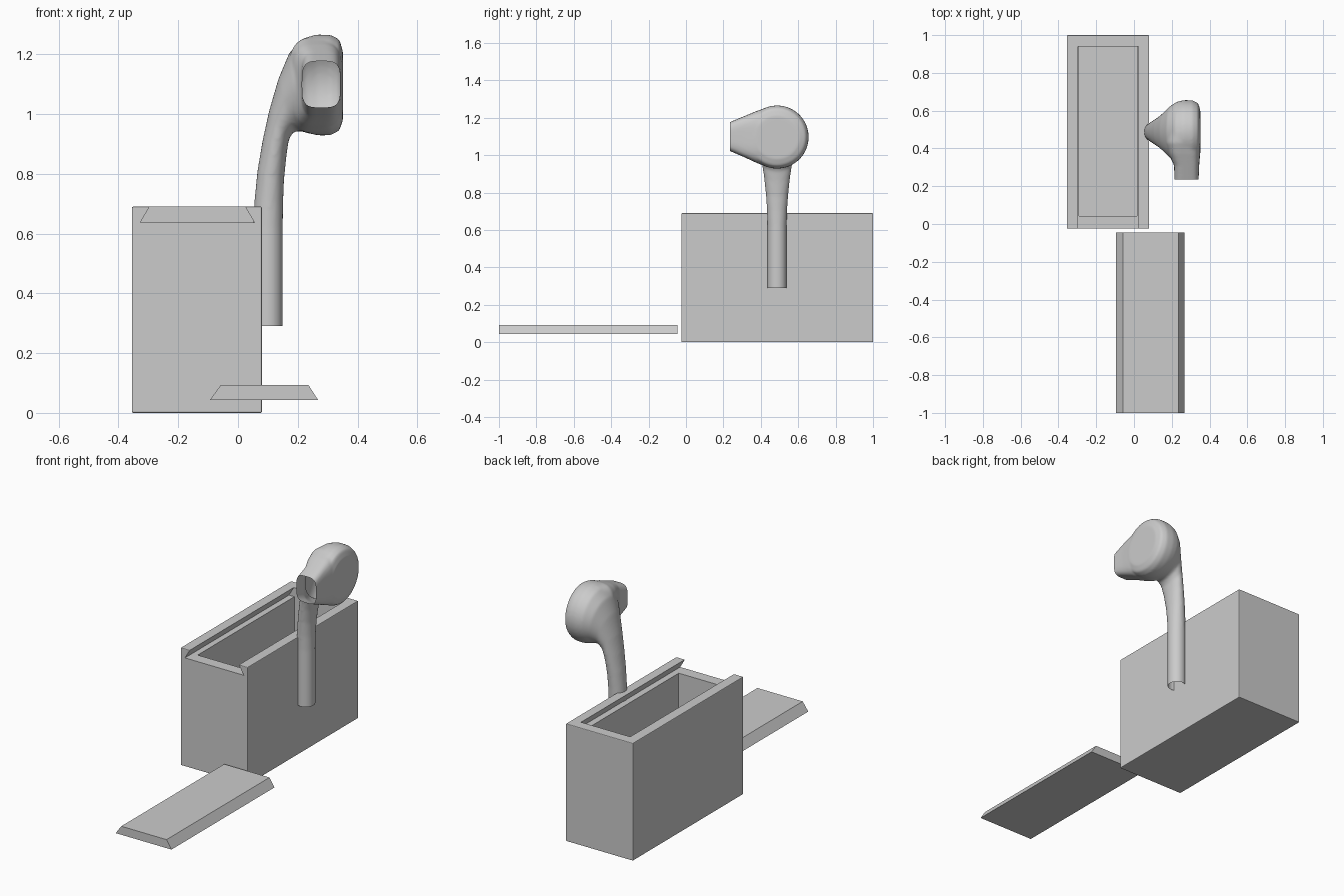
import bpy, bmesh
from math import sin, cos, pi, copysign
from mathutils import Vector

cube = bpy.data.objects.get("Cube")
if cube:
    bpy.data.objects.remove(cube, do_unlink=True)

grey = bpy.data.materials.new("light grey plastic")
grey.use_nodes = True
COLOUR = (0.6, 0.6, 0.6, 1)
grey.diffuse_color = COLOUR
grey.node_tree.nodes["Principled BSDF"].inputs["Base Color"].default_value = COLOUR


def loft(name, rings):
    """Closed skin over a list of rings with equal point counts."""
    bm = bmesh.new()
    loops = [[bm.verts.new(p) for p in ring] for ring in rings]
    for a, b in zip(loops, loops[1:]):
        for i in range(len(a)):
            j = (i + 1) % len(a)
            bm.faces.new((a[i], a[j], b[j], b[i]))
    bm.faces.new(loops[0])
    bm.faces.new(loops[-1])
    bmesh.ops.recalc_face_normals(bm, faces=bm.faces)
    mesh = bpy.data.meshes.new(name)
    bm.to_mesh(mesh)
    bm.free()
    mesh.materials.append(grey)
    obj = bpy.data.objects.new(name, mesh)
    bpy.context.collection.objects.link(obj)
    return obj


def prism(name, profile, y0, y1):
    """Extrude an x-z profile along y."""
    return loft(name, [[(x, y, z) for x, z in profile] for y in (y0, y1)])


def rect(x0, x1, z0, z1):
    return [(x0, z0), (x1, z0), (x1, z1), (x0, z1)]


def boolean(obj, other, operation):
    mod = obj.modifiers.new(operation.lower(), 'BOOLEAN')
    mod.operation, mod.object, mod.solver = operation, other, 'EXACT'


def bake(obj, *helpers):
    """Apply all modifiers and remove the helper objects."""
    bpy.context.view_layer.update()
    graph = bpy.context.evaluated_depsgraph_get()
    mesh = bpy.data.meshes.new_from_object(obj.evaluated_get(graph))
    obj.modifiers.clear()
    obj.data = mesh
    for helper in helpers:
        bpy.data.objects.remove(helper, do_unlink=True)


# Case body with a storage well and a dovetail track open at the front
body = prism("case_body", rect(-0.355, 0.08, 0, 0.69), -0.025, 1.0)
bevel = body.modifiers.new("soft edges", 'BEVEL')
bevel.width, bevel.segments = 0.004, 2
well = prism("well_cutter", rect(-0.292, 0.017, 0.05, 0.66), 0.043, 0.94)
track = prism("track_cutter",
              [(-0.327, 0.637), (0.055, 0.637), (0.018, 0.70), (-0.29, 0.70)],
              -0.1, 0.94)
boolean(body, well, 'DIFFERENCE')
boolean(body, track, 'DIFFERENCE')
bake(body, well, track)

# Sliding lid lying in front of the case
prism("sliding_lid",
      [(-0.094, 0.043), (0.268, 0.043), (0.236, 0.093), (-0.058, 0.093)],
      -1.0, -0.045)

# Earpiece stem and head: each ring spans an outer and an inner edge point
MID_Y, SIDES = 0.487, 48
SECTIONS = [
    ((0.05, 0.22), (0.15, 0.22), 0.051),
    ((0.05, 0.62), (0.15, 0.62), 0.051),
    ((0.056, 0.72), (0.151, 0.70), 0.054),
    ((0.065, 0.81), (0.154, 0.78), 0.060),
    ((0.082, 0.91), (0.162, 0.86), 0.070),
    ((0.104, 1.01), (0.17, 0.915), 0.082),
    ((0.136, 1.12), (0.185, 0.94), 0.104),
    ((0.172, 1.205), (0.208, 0.943), 0.135),
    ((0.215, 1.25), (0.238, 0.935), 0.160),
    ((0.26, 1.266), (0.27, 0.928), 0.169),
    ((0.31, 1.265), (0.31, 0.929), 0.168),
    ((0.339, 1.25), (0.339, 0.944), 0.153),
    ((0.351, 1.21), (0.351, 0.98), 0.118),
]
rings = []
for (ax, az), (bx, bz), depth in SECTIONS:
    a, b = Vector((ax, MID_Y, az)), Vector((bx, MID_Y, bz))
    side = Vector((0, depth, 0))
    rings.append([(a + b) / 2 + (a - b) / 2 * cos(t) + side * sin(t)
                  for t in (2 * pi * i / SIDES for i in range(SIDES))])
earpiece = loft("earpiece", rings)


# Ear nozzle: rounded rectangles widening back into the head
def rounded(y, x0, x1, z0, z1, power):
    def soft(v):
        return copysign(abs(v) ** power, v)
    return [((x0 + x1) / 2 + (x1 - x0) / 2 * soft(cos(t)), y,
             (z0 + z1) / 2 + (z1 - z0) / 2 * soft(sin(t)))
            for t in (2 * pi * i / SIDES for i in range(SIDES))]


nozzle = loft("nozzle_blend", [
    rounded(0.19, 0.215, 0.341, 1.04, 1.158, 0.5),
    rounded(0.235, 0.215, 0.342, 1.022, 1.177, 0.5),
    rounded(0.31, 0.212, 0.345, 0.99, 1.208, 0.5),
    rounded(0.37, 0.185, 0.35, 0.962, 1.233, 0.55),
    rounded(0.43, 0.165, 0.351, 0.938, 1.255, 0.65),
    rounded(0.49, 0.175, 0.351, 0.932, 1.262, 0.75),
])
boolean(earpiece, nozzle, 'UNION')
remesh = earpiece.modifiers.new("blend", 'REMESH')
remesh.mode, remesh.voxel_size = 'VOXEL', 0.007
smooth = earpiece.modifiers.new("soften", 'SMOOTH')
smooth.factor, smooth.iterations = 0.5, 8
bake(earpiece, nozzle)

# Open the nozzle mouth and the foot of the stem
bm = bmesh.new()
bm.from_mesh(earpiece.data)
for point, normal in (((0, 0.235, 0), (0, -1, 0)), ((0, 0, 0.29), (0, 0, -1))):
    bmesh.ops.bisect_plane(bm, geom=bm.verts[:] + bm.edges[:] + bm.faces[:],
                           plane_co=point, plane_no=normal, clear_outer=True)
for face in bm.faces:
    face.smooth = True
    face.material_index = 0
bm.to_mesh(earpiece.data)
bm.free()
